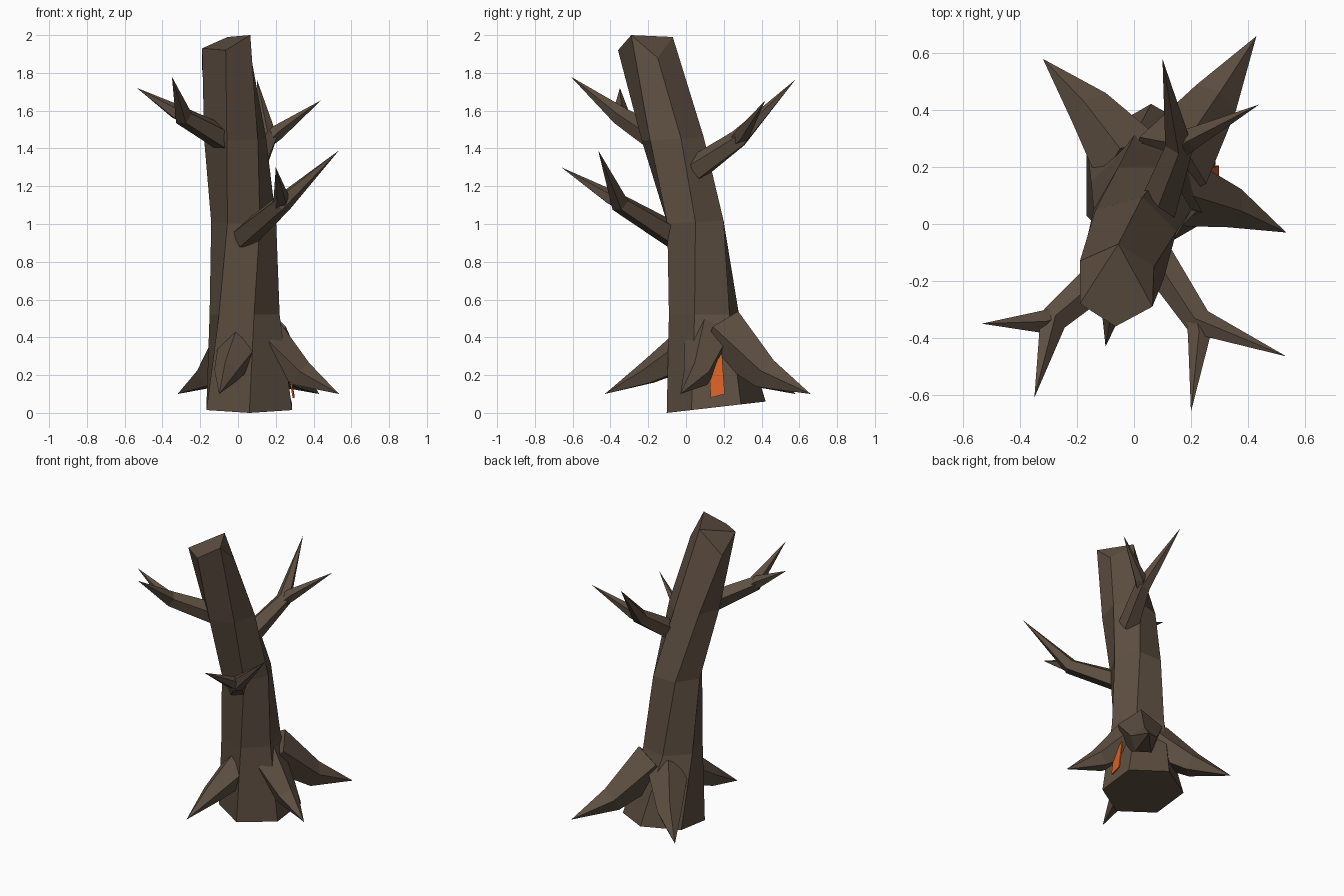
import bpy, bmesh
from math import sin, cos, radians
from mathutils import Vector

old = bpy.data.objects.get("Cube")
if old:
    bpy.data.objects.remove(old, do_unlink=True)


def material(name, rgb):
    m = bpy.data.materials.new(name)
    m.use_nodes = True
    m.diffuse_color = (*rgb, 1)
    m.node_tree.nodes["Principled BSDF"].inputs["Base Color"].default_value = (*rgb, 1)
    return m


BARK = material("dark_bark", (0.11, 0.077, 0.053))
ORANGE = material("orange_hollow", (0.68, 0.12, 0.02))


def finish(name, bm, mat):
    bmesh.ops.recalc_face_normals(bm, faces=bm.faces)
    me = bpy.data.meshes.new(name)
    bm.to_mesh(me)
    bm.free()
    me.materials.append(mat)
    ob = bpy.data.objects.new(name, me)
    bpy.context.collection.objects.link(ob)
    return ob


def bridge(bm, a, b):
    n = len(a)
    for i in range(n):
        j = (i + 1) % n
        bm.faces.new((a[i], a[j], b[j], b[i]))


def limb(bm, points, radii, sides=5):
    """Faceted tube through the points, closing in a sharp tip at the last one."""
    pts = [Vector(p) for p in points]
    rings = []
    for k, r in enumerate(radii):
        ahead = (pts[k + 1] - pts[k]).normalized()
        back = (pts[k] - pts[k - 1]).normalized() if k else ahead
        turn = (ahead + back).to_track_quat('Z', 'Y')
        ring = []
        for i in range(sides):
            a = radians(90 + 360 * i / sides)
            ring.append(bm.verts.new(pts[k] + turn @ Vector((r * cos(a), r * sin(a), 0))))
        rings.append(ring)
    bm.faces.new(rings[0])
    for a, b in zip(rings, rings[1:]):
        bridge(bm, a, b)
    tip = bm.verts.new(pts[-1])
    last = rings[-1]
    for i in range(sides):
        bm.faces.new((last[i], last[(i + 1) % sides], tip))


# Trunk: leaning, twisting six-sided rings (x, y, z, radius, start angle, tilt)
bm = bmesh.new()
levels = [
    (0.06, 0.16, 0.03, 0.262, 210, 0.115),
    (0.035, 0.095, 0.52, 0.192, 225, 0.0),
    (0.03, 0.05, 1.01, 0.172, 240, 0.05),
    (-0.015, -0.07, 1.45, 0.17, 255, 0.05),
]
rings = []
for x, y, z, r, start, tilt in levels:
    ring = []
    for i in range(6):
        a = radians(start + 60 * i)
        ring.append(bm.verts.new((x + r * cos(a), y + r * sin(a), z + tilt * r * sin(a))))
    rings.append(ring)

# Jagged broken top
top = [bm.verts.new(p) for p in (
    (-0.065, -0.36, 1.92), (0.065, -0.29, 2.0), (0.07, -0.15, 1.88),
    (-0.055, -0.07, 1.99), (-0.19, -0.13, 1.82), (-0.19, -0.28, 1.93))]
rings.append(top)
for a, b in zip(rings, rings[1:]):
    bridge(bm, a, b)
bm.faces.new(rings[0])
for idx in ((3, 5, 0, 1), (3, 4, 5), (1, 2, 3)):
    bm.faces.new([top[i] for i in idx])
finish("trunk", bm, BARK)

# Roots: flared base inside the trunk, knee, pointed tip
roots = {
    "front_root": ((0.01, 0.02, 0.34), (-0.06, -0.2, 0.21), (-0.1, -0.43, 0.1), 0.12, 0.068),
    "left_root": ((0.1, 0.13, 0.42), (0.34, 0.06, 0.2), (0.535, -0.03, 0.1), 0.14, 0.075),
    "back_left_root": ((0.12, 0.2, 0.42), (0.28, 0.43, 0.2), (0.43, 0.66, 0.1), 0.15, 0.088),
    "back_right_root": ((0.0, 0.2, 0.38), (-0.15, 0.4, 0.2), (-0.32, 0.58, 0.1), 0.14, 0.082),
}
for name, (base, knee, tip, r0, r1) in roots.items():
    bm = bmesh.new()
    limb(bm, (base, knee, tip), (r0, r1))
    finish(name, bm, BARK)

# Branches: arm to a fork, main spike and a side twig
branches = {
    "front_left_branch": ((0.03, -0.05, 0.93), (0.235, -0.35, 1.11),
                          (0.535, -0.465, 1.39), (0.2, -0.66, 1.3)),
    "front_right_branch": ((-0.07, -0.15, 1.45), (-0.29, -0.345, 1.57),
                           (-0.35, -0.61, 1.78), (-0.535, -0.35, 1.72)),
    "back_branch": ((0.08, 0.05, 1.29), (0.16, 0.28, 1.45),
                    (0.1, 0.58, 1.765), (0.44, 0.42, 1.655)),
}
for name, (base, fork, tip, twig) in branches.items():
    bm = bmesh.new()
    limb(bm, (base, fork, tip), (0.072, 0.052))
    start = Vector(fork) + (Vector(base) - Vector(fork)) * 0.1
    limb(bm, (start, Vector(fork).lerp(Vector(twig), 0.15), twig), (0.035, 0.042))
    finish(name, bm, BARK)

# Glowing hollow on the left side of the base
bm = bmesh.new()
hollow = [bm.verts.new(p) for p in (
    (0.298, 0.13, 0.08), (0.298, 0.205, 0.1), (0.258, 0.19, 0.32), (0.276, 0.125, 0.21))]
bm.faces.new(hollow)
ext = bmesh.ops.extrude_face_region(bm, geom=bm.faces[:])
for v in ext["geom"]:
    if isinstance(v, bmesh.types.BMVert):
        v.co.x -= 0.009
finish("hollow", bm, ORANGE)
